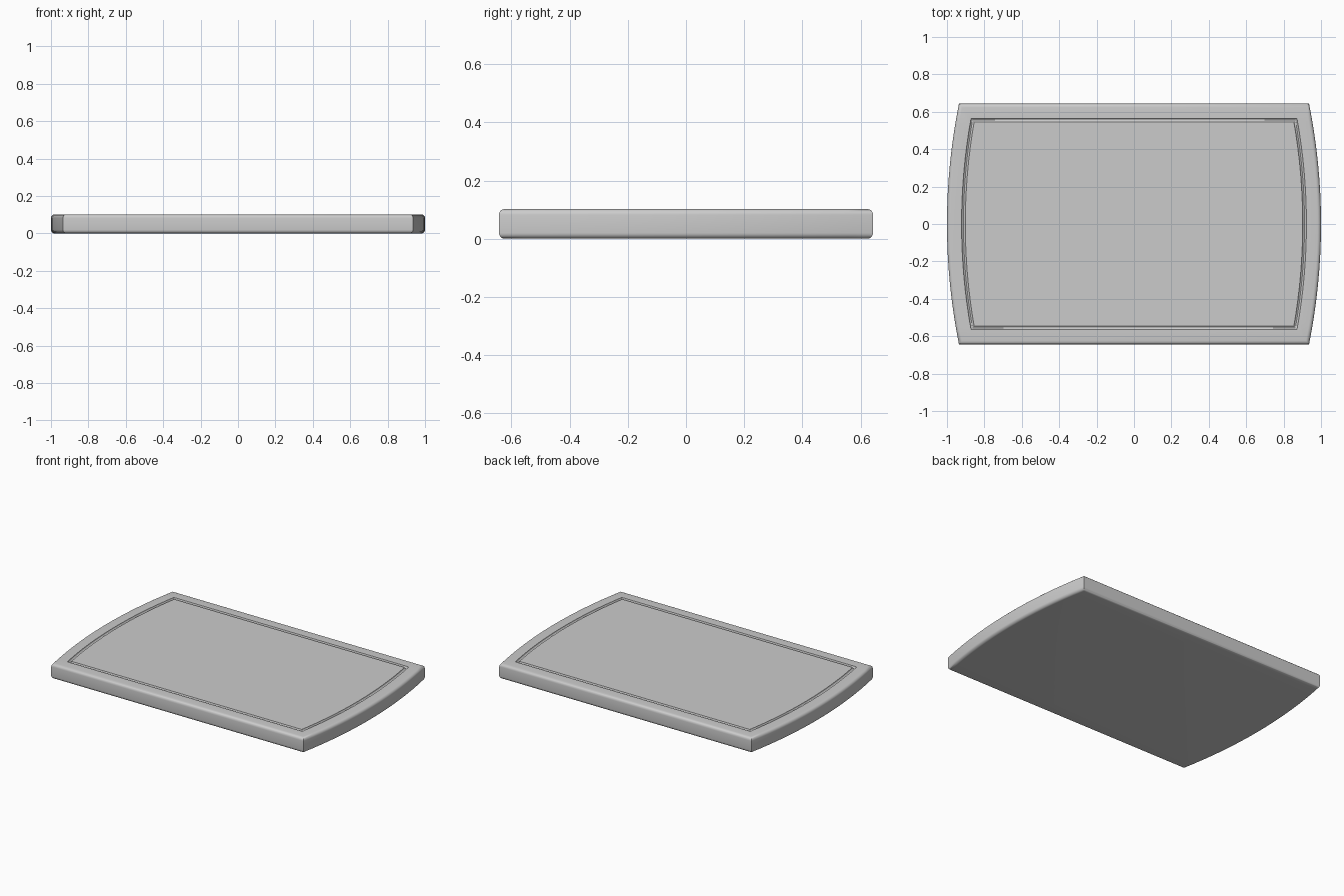
import bpy, bmesh, math

if "Cube" in bpy.data.objects:
    bpy.data.objects.remove(bpy.data.objects["Cube"])

HALF_Y, SAG, HEIGHT = 0.643, 0.064, 0.102
RADIUS = (HALF_Y ** 2 + SAG ** 2) / (2 * SAG)   # bowed ends
SEGS = 16


def outline(inset):
    """Board outline with straight long sides and bowed ends, inset evenly."""
    y_max, r = HALF_Y - inset, RADIUS - inset
    a = math.asin(y_max / r)
    arc = []
    for i in range(SEGS + 1):
        t = -a + 2 * a * i / SEGS
        arc.append((1 - RADIUS + r * math.cos(t), r * math.sin(t)))
    return arc + [(-x, -y) for x, y in arc]


# Section from the underside, round the edge, to the juice groove: (inset, z)
E, G, W, D = 0.02, 0.078, 0.01, 0.012
steps = [math.radians(90 * i / 5) for i in range(6)]
section = [(E - E * math.sin(t), E - E * math.cos(t)) for t in steps]
section += [(E - E * math.cos(t), HEIGHT - E + E * math.sin(t)) for t in steps]
section += [(G + W - W * math.cos(math.pi * i / 6),
             HEIGHT - D * math.sin(math.pi * i / 6)) for i in range(7)]

# Cutting board lofted through the inset outlines
bm = bmesh.new()
rings = [[bm.verts.new((x, y, z)) for x, y in outline(d)] for d, z in section]
n = len(rings[0])
for low, high in zip(rings, rings[1:]):
    for i in range(n):
        j = (i + 1) % n
        bm.faces.new((low[i], low[j], high[j], high[i]))


def cap(ring, flip):
    """Fill a bowed outline with strips between its two ends."""
    right, left = ring[:SEGS + 1], ring[SEGS + 1:][::-1]
    for i in range(SEGS):
        quad = (right[i], right[i + 1], left[i + 1], left[i])
        bm.faces.new(quad[::-1] if flip else quad)


cap(rings[0], True)
cap(rings[-1], False)
bmesh.ops.recalc_face_normals(bm, faces=bm.faces)

mesh = bpy.data.meshes.new("cutting_board")
bm.to_mesh(mesh)
bm.free()
board = bpy.data.objects.new("cutting_board", mesh)
bpy.context.collection.objects.link(board)
bpy.context.view_layer.objects.active = board
board.select_set(True)
bpy.ops.object.shade_smooth_by_angle(angle=math.radians(35))
